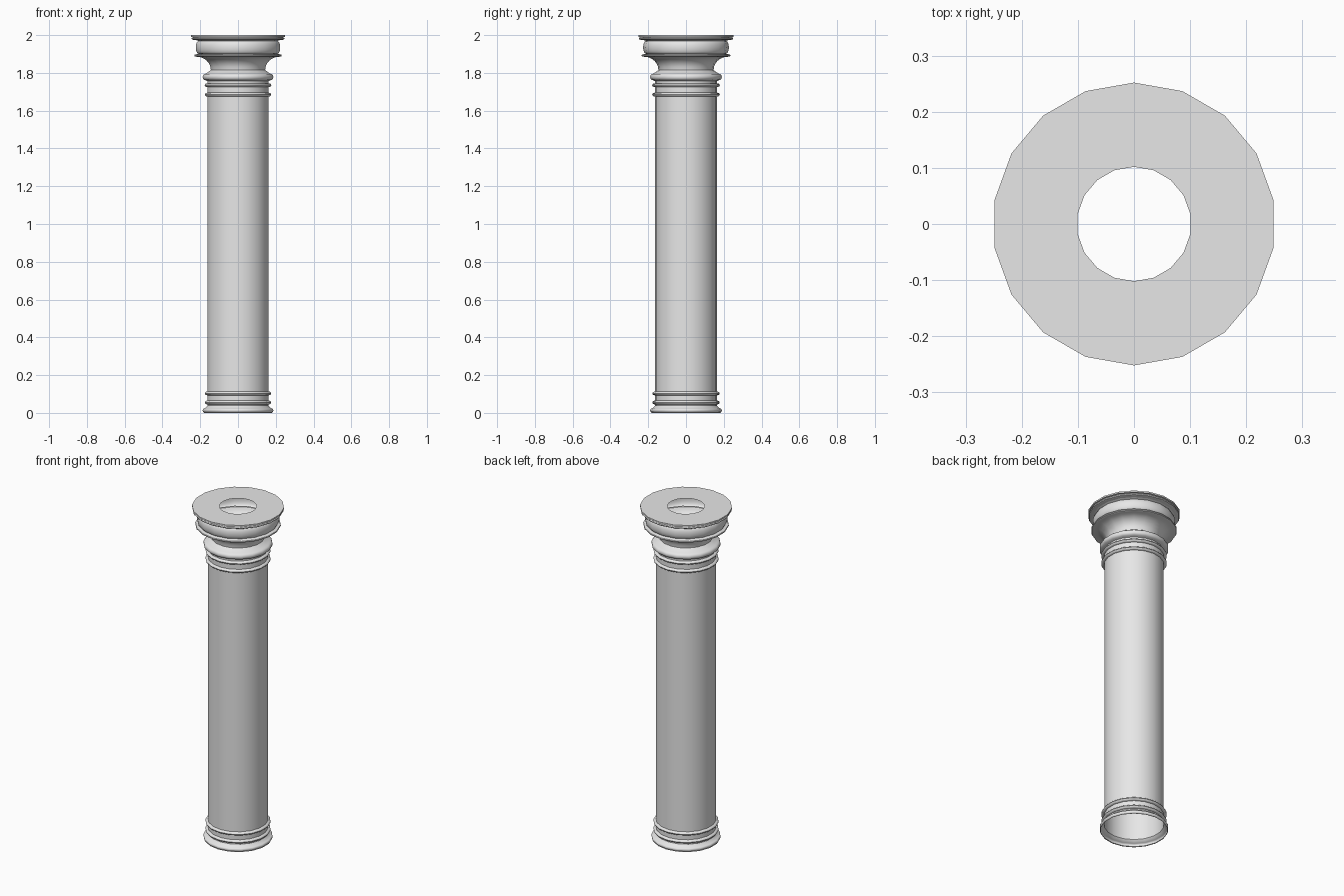
import bpy, bmesh, math

SIDES = 18

cube = bpy.data.objects.get("Cube")
if cube:
    bpy.data.objects.remove(cube, do_unlink=True)

stone = bpy.data.materials.new("grey_stone")
stone.use_nodes = True
stone.diffuse_color = (0.8, 0.8, 0.8, 1)
stone.node_tree.nodes["Principled BSDF"].inputs["Base Color"].default_value = (0.8, 0.8, 0.8, 1)


def lathe(name, profile):
    """Spin an open (radius, height) profile, listed upwards, around z."""
    bm = bmesh.new()
    rings = []
    for r, z in profile:
        rings.append([bm.verts.new((r * math.sin(a), r * math.cos(a), z))
                      for a in (math.tau * i / SIDES for i in range(SIDES))])
    for low, high in zip(rings, rings[1:]):
        for i in range(SIDES):
            j = (i + 1) % SIDES
            bm.faces.new((low[j], low[i], high[i], high[j]))
    mesh = bpy.data.meshes.new(name)
    bm.to_mesh(mesh)
    bm.free()
    mesh.materials.append(stone)
    obj = bpy.data.objects.new(name, mesh)
    bpy.context.collection.objects.link(obj)
    bpy.ops.object.select_all(action="DESELECT")
    obj.select_set(True)
    bpy.context.view_layer.objects.active = obj
    bpy.ops.object.shade_smooth_by_angle(angle=math.radians(35))
    return obj


def bulge(r, depth, z, half, steps=6):
    """Half-round moulding bulging out from radius r."""
    return [(r + depth * math.cos(t), z + half * math.sin(t))
            for t in (math.pi * (k / steps - 0.5) for k in range(steps + 1))]


R = 0.165

# Flared foot
lathe("base_foot", [(0.185, 0)] + bulge(0.182, 0.008, 0.013, 0.01) + [(0.172, 0.03), (R, 0.038)])

# Plain shaft
lathe("shaft", [(R, 0.038), (R, 1.757)])

# Thin rings around both ends of the shaft
for name, z in (("lower_ring", 0.055), ("upper_base_ring", 0.103),
                ("lower_neck_ring", 1.685), ("upper_neck_ring", 1.735)):
    lathe(name, bulge(R, 0.014, z, 0.01))

# Rounded collar that slopes in to the neck
lathe("collar", [(R, 1.757)] + bulge(0.172, 0.018, 1.778, 0.018) + [(0.146, 1.815)])

# Hollow curve opening from the neck up to a thin lip
flare = [(0.146 + 0.074 * (1 - math.cos(t)), 1.815 + 0.07 * math.sin(t))
         for t in (math.pi / 2 * k / 6 for k in range(7))]
lathe("capital_flare", flare + bulge(0.228, 0.007, 1.892, 0.006, 4) + [(0.212, 1.901)])

# Swelling cushion under the top slab
lathe("capital_cushion", bulge(0.212, 0.015, 1.935, 0.034, 8) + [(0.225, 1.974)])

# Top slab with an open centre
lathe("top_slab", [(0.225, 1.974)] + bulge(0.24, 0.01, 1.982, 0.007, 4)
      + [(0.252, 1.991), (0.252, 2.0), (0.102, 2.0)])
